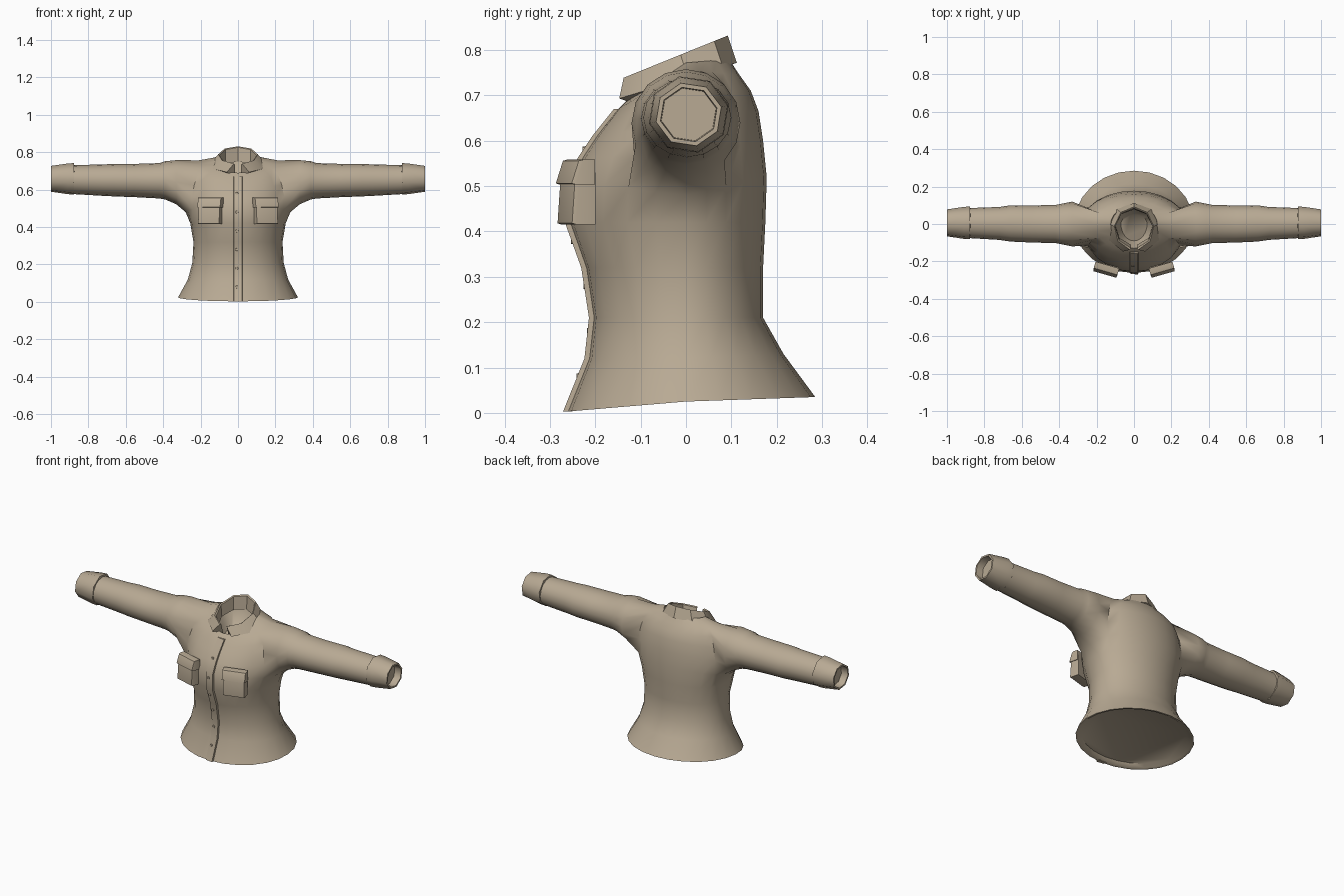
import bpy, bmesh, math
from mathutils import Matrix, Vector

if "Cube" in bpy.data.objects:
    bpy.data.objects.remove(bpy.data.objects["Cube"])

cloth = bpy.data.materials.new("tan cloth")
cloth.diffuse_color = (0.48, 0.40, 0.295, 1)
cloth.use_nodes = True
cloth.node_tree.nodes["Principled BSDF"].inputs["Base Color"].default_value = cloth.diffuse_color


def finish(bm, name, angle=45, normals=True):
    if normals:
        bmesh.ops.recalc_face_normals(bm, faces=bm.faces)
    me = bpy.data.meshes.new(name)
    bm.to_mesh(me)
    bm.free()
    ob = bpy.data.objects.new(name, me)
    bpy.context.collection.objects.link(ob)
    me.materials.append(cloth)
    bpy.ops.object.select_all(action='DESELECT')
    ob.select_set(True)
    bpy.context.view_layer.objects.active = ob
    bpy.ops.object.shade_smooth_by_angle(angle=math.radians(angle))
    return ob


def bridge(bm, a, b, closed=True):
    n = len(a)
    for i in range(n if closed else n - 1):
        j = (i + 1) % n
        bm.faces.new((a[i], a[j], b[j], b[i]))


# Torso rings: half width, front y, back y, then z at front, side and back
SEG = 24
RINGS = [
    (.320, -.262, .285, .003, .025, .035),
    (.268, -.215, .215, .12, .12, .13),
    (.244, -.205, .170, .21, .21, .21),
    (.238, -.222, .170, .32, .32, .32),
    (.255, -.258, .175, .42, .42, .42),
    (.280, -.255, .178, .51, .48, .52),
    (.285, -.228, .170, .565, .56, .60),
    (.270, -.198, .160, .61, .64, .665),
    (.250, -.170, .143, .645, .71, .71),
    (.210, -.150, .118, .67, .757, .745),
    (.125, -.130, .095, .69, .772, .78),
]
LOW, HIGH = 5, 9   # rings bounding the armholes


def ring_verts(bm, spec):
    hw, yf, yb, zf, zs, zb = spec
    out = []
    for i in range(SEG):
        a = 2 * math.pi * i / SEG
        c, s = math.cos(a), math.sin(a)
        y, z = (yb * s, zs + (zb - zs) * s) if s > 0 else (-yf * s, zs - (zf - zs) * s)
        out.append(bm.verts.new((hw * c, y, z)))
    return out


bm = bmesh.new()
rings = [ring_verts(bm, r) for r in RINGS]
for r in range(len(rings) - 1):
    for i in range(SEG):
        j = (i + 1) % SEG
        side = min(i, SEG - i - 1) < 2 or 10 <= i <= 13
        if LOW <= r < HIGH and side:
            continue
        bm.faces.new((rings[r][i], rings[r][j], rings[r + 1][j], rings[r + 1][i]))

# Hem turned inwards and closed, neck opening sunk to a bowl
hem = [ring_verts(bm, (.305, -.248, .27, .006, .028, .038)),
       ring_verts(bm, (.290, -.235, .25, .025, .04, .05))]
bridge(bm, rings[0], hem[0])
bridge(bm, hem[0], hem[1])
bm.faces.new(hem[1])
bowl = [ring_verts(bm, (.105, -.115, .08, .66, .72, .74)),
        ring_verts(bm, (.07, -.09, .05, .60, .64, .66))]
bridge(bm, rings[-1], bowl[0])
bridge(bm, bowl[0], bowl[1])
bm.faces.new(bowl[1])

# Sleeves grow from the armhole loops: x, centre y, y radius, bottom z, top z
SLEEVE = [(.33, 0, .120, .522, .758), (.39, 0, .108, .548, .752),
          (.42, 0, .102, .553, .742), (.55, 0, .099, .560, .738),
          (.66, .003, .097, .564, .738), (.72, .003, .088, .567, .735),
          (.89, .005, .080, .577, .731)]
for sx in (1, -1):
    def v(r, k):
        return rings[r][(k if sx > 0 else 12 - k) % SEG]
    loop = [v(HIGH, 0), v(HIGH, 1)] + [v(r, 2) for r in range(HIGH, LOW - 1, -1)]
    loop += [v(LOW, 1), v(LOW, 0), v(LOW, -1)]
    loop += [v(r, -2) for r in range(LOW, HIGH + 1)] + [v(HIGH, -1)]
    for x, cy, ry, zb, zt in SLEEVE:
        new = []
        for j in range(16):
            a = 2 * math.pi * j / 16
            new.append(bm.verts.new((sx * x, cy + ry * math.sin(a),
                                     (zb + zt) / 2 + (zt - zb) / 2 * math.cos(a))))
        bridge(bm, loop, new)
        loop = new
    bm.faces.new(loop)
finish(bm, "shirt_body", 50)

# Cuffs: eight sided bands with a rim and a sunken opening
for sx, side in ((1, "right"), (-1, "left")):
    bm = bmesh.new()
    last = None
    for x, r in ((.875, .076), (.877, .090), (.91, .088), (1.0, .074), (1.0, .064), (.96, .062)):
        new = [bm.verts.new((sx * x, .006 + r * math.cos(a), .658 + r * .96 * math.sin(a)))
               for a in (2 * math.pi * (i + .3) / 8 for i in range(8))]
        if last:
            bridge(bm, last, new)
        last = new
    bm.faces.new(last)
    finish(bm, side + "_cuff", 50)

# Collar: folded band, open at the front
# half width, front y, back y, front z, back z, opening angle from the back
BANDS = [(.098, -.112, .078, .675, .750, 170), (.100, -.130, .084, .735, .826, 170),
         (.106, -.140, .092, .738, .832, 168), (.152, -.158, .112, .690, .772, 157),
         (.138, -.145, .100, .686, .768, 157)]
bm = bmesh.new()
N = 9
cols = []
for hw, yf, yb, zf, zb, lim in BANDS:
    col = []
    for i in range(N):
        a = math.radians(lim) * (2 * i / (N - 1) - 1)
        y = (yf + yb) / 2 + (yb - yf) / 2 * math.cos(a)
        z = zf + (zb - zf) * (y - yf) / (yb - yf)
        col.append(bm.verts.new((hw * math.sin(a), y, z)))
    cols.append(col)
for k in range(5):
    bridge(bm, cols[k], cols[(k + 1) % 5], closed=False)
bm.faces.new([c[0] for c in cols])
bm.faces.new([c[-1] for c in cols])
finish(bm, "collar", 35)

# Button placket following the front of the torso
bm = bmesh.new()
last = None
for hw, yf, yb, zf, zs, zb in RINGS[:-1]:
    sec = [bm.verts.new((x, yf + d, zf)) for x, d in
           ((-.026, .012), (-.022, -.003), (.022, -.009), (.024, .012))]
    if last:
        bridge(bm, last, sec)
    else:
        bm.faces.new(sec)
    last = sec
bm.faces.new(last)
finish(bm, "placket", 40)


# Chest pockets with flaps
def block(name, sx, size, centre, top_in, turn):
    bm = bmesh.new()
    bmesh.ops.create_cube(bm, size=1)
    for p in bm.verts:
        p.co = Vector(p.co[i] * size[i] for i in range(3))
        if p.co.z > 0 and p.co.y < 0:
            p.co.y += top_in
    bmesh.ops.bevel(bm, geom=[e for e in bm.edges if all(p.co.y < 0 for p in e.verts)],
                    offset=.012, segments=2, affect='EDGES', profile=.6)
    bmesh.ops.transform(bm, verts=bm.verts, matrix=Matrix.Translation(
        (sx * centre[0], centre[1], centre[2])) @ Matrix.Rotation(sx * turn, 4, 'Z'))
    finish(bm, name, 40)


for sx, side in ((1, "right"), (-1, "left")):
    block(side + "_pocket", sx, (.122, .056, .115), (.150, -.243, .473), .008, math.radians(16))
    block(side + "_pocket_flap", sx, (.132, .056, .055), (.150, -.246, .531), .018, math.radians(16))

# Buttons down the placket
bm = bmesh.new()
for z in (.08, .18, .28, .38, .48, .58):
    for a, b in zip(RINGS, RINGS[1:]):
        if a[3] <= z <= b[3]:
            y = a[1] + (b[1] - a[1]) * (z - a[3]) / (b[3] - a[3])
            bmesh.ops.create_cone(bm, cap_ends=True, segments=8, radius1=.008, radius2=.007,
                                  depth=.006, matrix=Matrix.Translation((-.006, y - .007, z))
                                  @ Matrix.Rotation(math.pi / 2, 4, 'X'))
            break
finish(bm, "buttons", 40)
